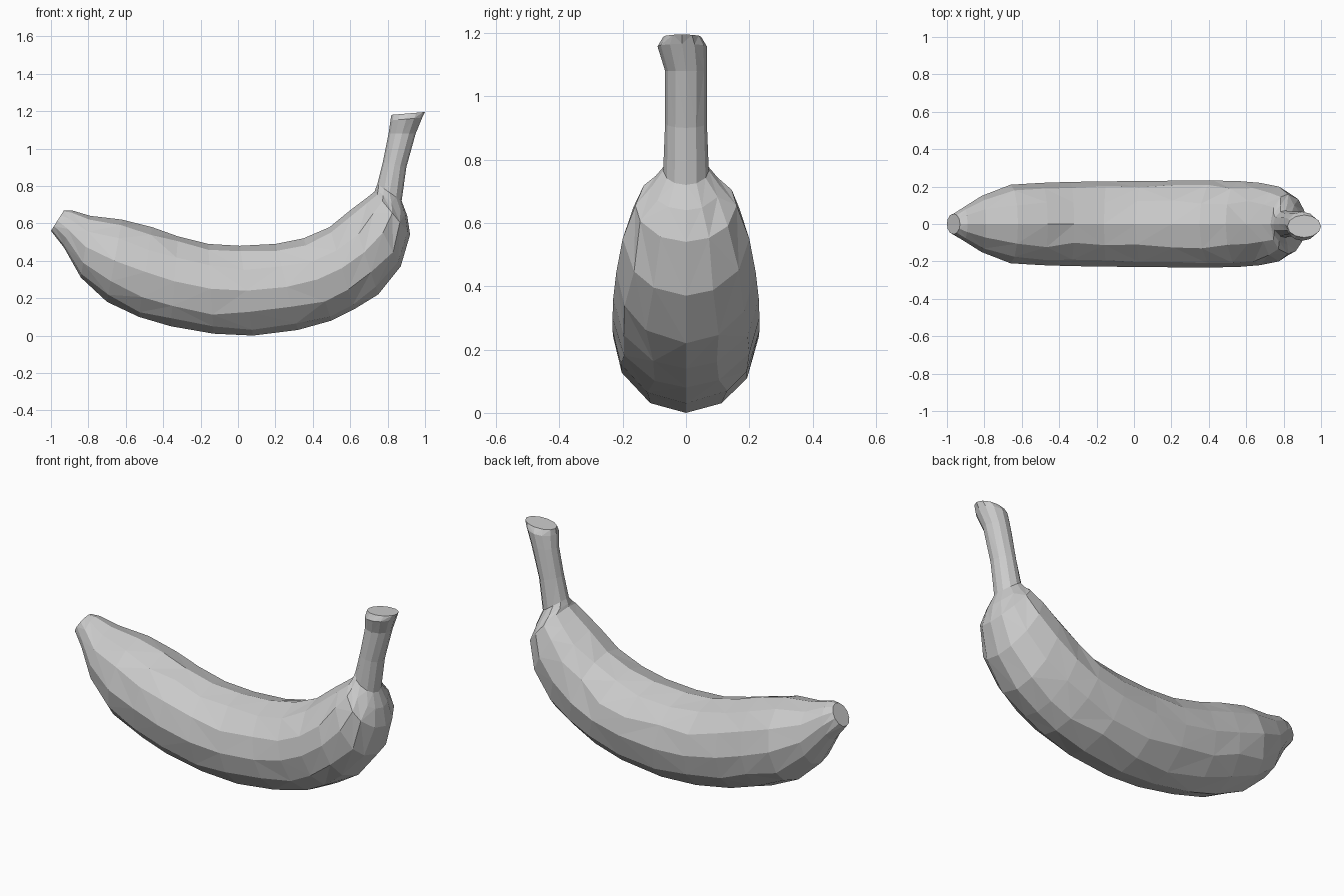
import bpy
import bmesh
import math
import random
from mathutils import Vector

random.seed(4)
SIDES = 12

default_cube = bpy.data.objects.get("Cube")
if default_cube:
    bpy.data.objects.remove(default_cube, do_unlink=True)

# One plain colour for the whole fruit
peel = bpy.data.materials.new("light_grey_peel")
peel.use_nodes = True
colour = (0.6, 0.6, 0.6, 1)
peel.diffuse_color = colour
peel.node_tree.nodes["Principled BSDF"].inputs["Base Color"].default_value = colour

# Cross-sections: outer x, outer z, inner x, inner z, half width
tip_sections = [
    (-1, .56, -.93, .67, .055),
    (-.93, .47, -.89, .67, .09),
    (-.84, .31, -.79, .64, .15),
]
body_sections = [
    (-.7, .18, -.62, .62, .21),
    (-.53, .1, -.46, .58, .22),
    (-.36, .05, -.32, .53, .225),
    (-.13, .01, -.16, .49, .228),
    (.08, 0, .01, .48, .23),
    (.32, .03, .2, .49, .232),
    (.5, .08, .35, .52, .232),
    (.62, .14, .49, .58, .23),
    (.75, .22, .6, .67, .22),
]
shoulder_sections = [
    (.87, .37, .68, .73, .2),
    (.92, .54, .73, .77, .16),
    (.905, .64, .735, .785, .11),
    (.875, .72, .745, .81, .072),
]
stem_sections = [
    (.9, .9, .775, .93, .066),
    (.95, 1.08, .805, 1.08, .066),
    (.985, 1.165, .815, 1.15, .078),
    (1, 1.195, .82, 1.18, .06),
]


def add_ring(bm, section, wobble):
    """Add an elliptical ring spanning the outer and inner curve points."""
    outer_x, outer_z, inner_x, inner_z, width = section
    outer = Vector((outer_x, 0, outer_z))
    inner = Vector((inner_x, 0, inner_z))
    centre = (outer + inner) / 2
    reach = (outer - inner) / 2
    ring = []
    for i in range(SIDES):
        angle = math.tau * i / SIDES
        # Keep the ridge and side vertices on the outline, shift the others
        if i % (SIDES // 4):
            angle += random.uniform(-wobble, wobble)
        point = centre + reach * math.cos(angle)
        point.y += width * math.sin(angle)
        ring.append(bm.verts.new(point))
    return ring


def bridge(bm, first, second):
    """Join two rings with triangles whose diagonals vary."""
    for i in range(SIDES):
        j = (i + 1) % SIDES
        a, b, c, d = first[i], first[j], second[j], second[i]
        if random.random() < .5:
            bm.faces.new((a, b, c))
            bm.faces.new((a, c, d))
        else:
            bm.faces.new((a, b, d))
            bm.faces.new((b, c, d))


bm = bmesh.new()
rings = [add_ring(bm, s, .05) for s in tip_sections]
rings += [add_ring(bm, s, .09) for s in body_sections]
rings += [add_ring(bm, s, .09) for s in shoulder_sections]
rings += [add_ring(bm, s, .02) for s in stem_sections]

# The cut stem leans slightly to the front
for ring in rings[-2:]:
    for vert in ring:
        vert.co.y -= .012

for first, second in zip(rings, rings[1:]):
    bridge(bm, first, second)

# Close the blossom end and the cut stem
bm.faces.new(rings[0])
bm.faces.new(rings[-1])
bmesh.ops.recalc_face_normals(bm, faces=bm.faces)

mesh = bpy.data.meshes.new("banana")
bm.to_mesh(mesh)
bm.free()
mesh.materials.append(peel)
banana = bpy.data.objects.new("banana", mesh)
bpy.context.collection.objects.link(banana)
